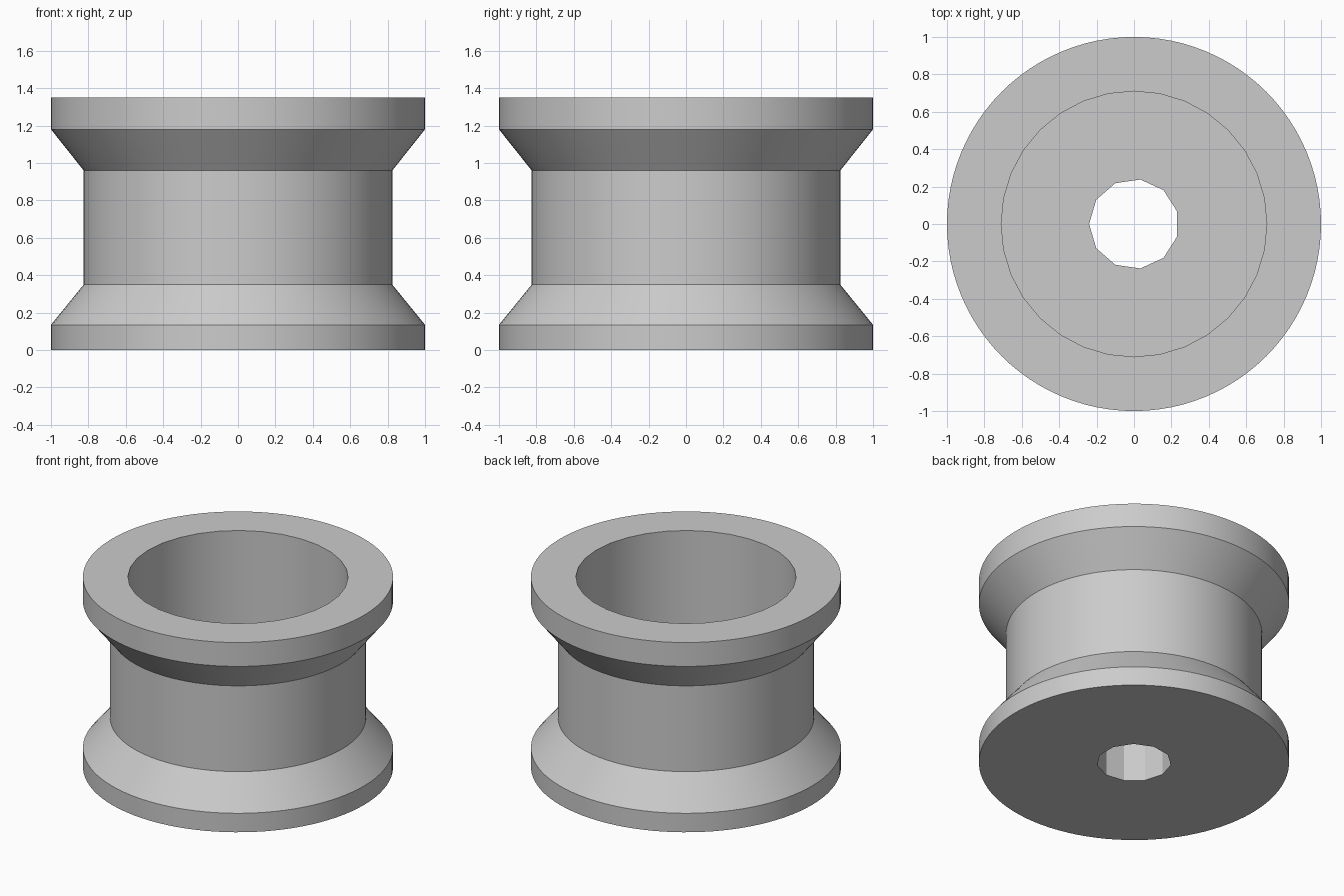
import bpy
import bmesh
from math import pi, cos, sin, radians

default = bpy.data.objects.get("Cube")
if default:
    bpy.data.objects.remove(default, do_unlink=True)

grey = bpy.data.materials.new("light grey")
grey.use_nodes = True
colour = (0.6, 0.6, 0.6, 1.0)
grey.diffuse_color = colour
grey.node_tree.nodes["Principled BSDF"].inputs["Base Color"].default_value = colour


def turned_solid(name, profile, sides, start=0.0):
    """Closed solid of revolution from (radius, height) points, bottom to top."""
    bm = bmesh.new()
    rings = []
    for r, z in profile:
        angles = [start + 2 * pi * i / sides for i in range(sides)]
        rings.append([bm.verts.new((r * cos(a), r * sin(a), z)) for a in angles])
    for low, high in zip(rings, rings[1:]):
        for i in range(sides):
            j = (i + 1) % sides
            bm.faces.new((low[i], low[j], high[j], high[i]))
    bm.faces.new(rings[0][::-1])
    bm.faces.new(rings[-1])
    mesh = bpy.data.meshes.new(name)
    bm.to_mesh(mesh)
    bm.free()
    mesh.materials.append(grey)
    obj = bpy.data.objects.new(name, mesh)
    bpy.context.collection.objects.link(obj)
    return obj


# Flanged spool: bottom rim, taper, waist, taper, top rim
TOP = 1.35
FLOOR = 0.35
spool = turned_solid("spool_body", [
    (1.0, 0.0), (1.0, 0.135), (0.825, 0.35),
    (0.825, 0.96), (1.0, 1.18), (1.0, TOP)], 96)

# Wide pocket from the top and a coarse eleven-sided through hole
cutters = [
    turned_solid("pocket_cutter", [(0.71, FLOOR), (0.71, TOP + 0.2)], 32),
    turned_solid("hole_cutter", [(0.24, -0.2), (0.24, FLOOR + 0.2)], 11, pi),
]

bpy.ops.object.select_all(action='DESELECT')
bpy.context.view_layer.objects.active = spool
spool.select_set(True)
for cutter in cutters:
    cutter.hide_render = True
    mod = spool.modifiers.new(cutter.name, 'BOOLEAN')
    mod.operation = 'DIFFERENCE'
    mod.solver = 'EXACT'
    mod.object = cutter
    bpy.ops.object.modifier_apply(modifier=mod.name)
    bpy.data.objects.remove(cutter, do_unlink=True)

# Smooth round walls, crisp rims and faceted hole
bpy.ops.object.shade_smooth_by_angle(angle=radians(30))
